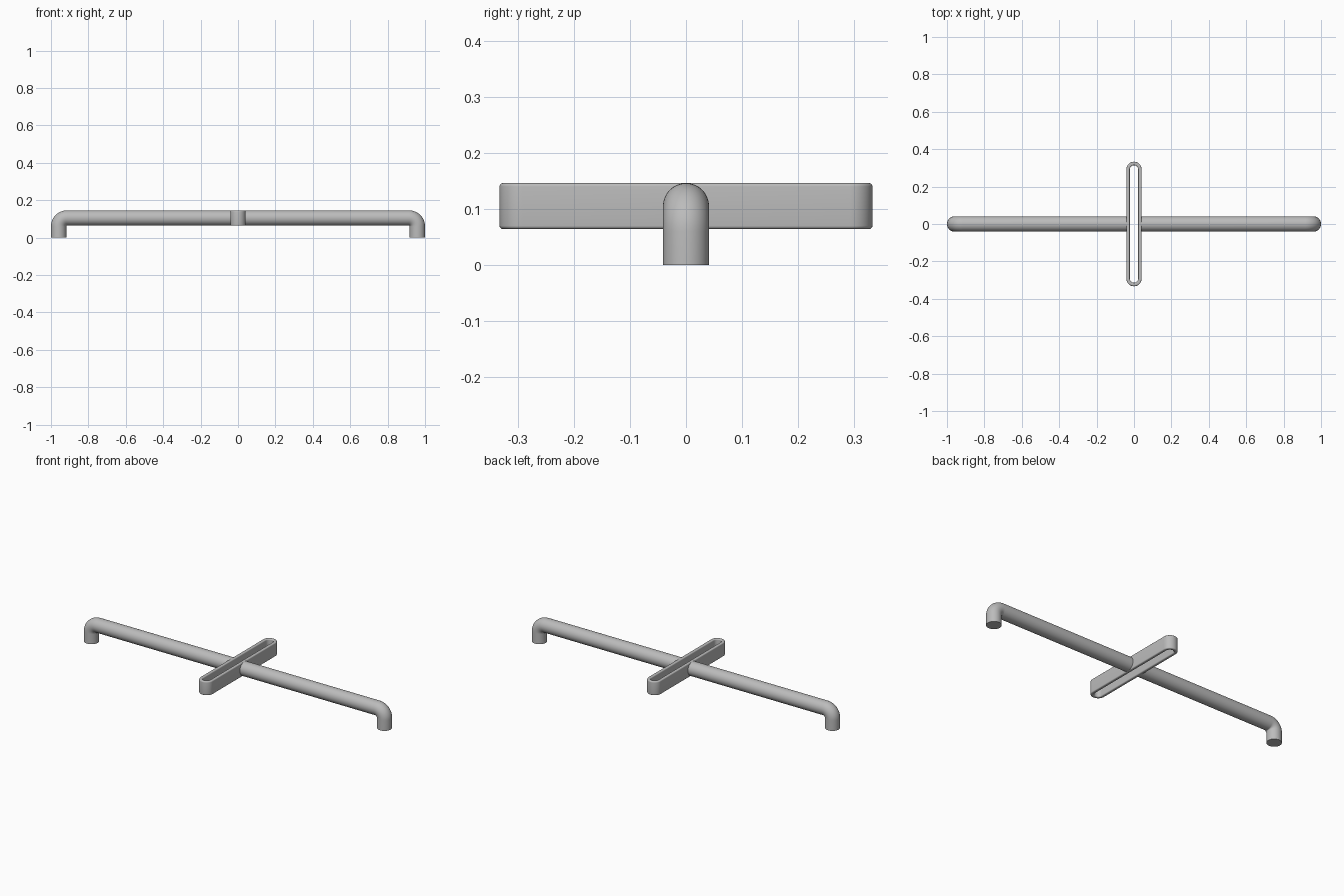
import bpy, bmesh
from math import sin, cos, pi, radians
from mathutils import Vector

if "Cube" in bpy.data.objects:
    bpy.data.objects.remove(bpy.data.objects["Cube"], do_unlink=True)

metal = bpy.data.materials.new("satin grey metal")
colour = (0.5, 0.5, 0.5, 1)
metal.diffuse_color = colour
metal.use_nodes = True
metal.node_tree.nodes["Principled BSDF"].inputs["Base Color"].default_value = colour

RADIUS = 0.041
AXIS_Z = 0.105


def skin(name, rings, closed):
    """Join matching rings of points; either close the loop or cap its ends."""
    bm = bmesh.new()
    rows = [[bm.verts.new(p) for p in ring] for ring in rings]
    n = len(rows[0])
    pairs = list(zip(rows, rows[1:]))
    if closed:
        pairs.append((rows[-1], rows[0]))
    else:
        bm.faces.new(rows[0])
        bm.faces.new(rows[-1])
    for a, b in pairs:
        for i in range(n):
            j = (i + 1) % n
            bm.faces.new((a[i], a[j], b[j], b[i]))
    bmesh.ops.recalc_face_normals(bm, faces=bm.faces)
    mesh = bpy.data.meshes.new(name)
    bm.to_mesh(mesh)
    bm.free()
    mesh.materials.append(metal)
    ob = bpy.data.objects.new(name, mesh)
    bpy.context.collection.objects.link(ob)
    bpy.ops.object.select_all(action="DESELECT")
    ob.select_set(True)
    bpy.context.view_layer.objects.active = ob
    bpy.ops.object.shade_smooth_by_angle(angle=radians(35))
    return ob


# Round arm that bends down into a foot
def arm(name, side):
    bend, leg_x = 0.045, 1 - RADIUS
    path = [(0.03, AXIS_Z, 0)]
    for k in range(13):
        a = pi / 2 * k / 12
        path.append((leg_x - bend + bend * sin(a), AXIS_Z - bend + bend * cos(a), a))
    path.append((leg_x, 0, pi / 2))
    rings = []
    for x, z, a in path:
        ring = []
        for k in range(48):
            t = 2 * pi * k / 48
            u, v = RADIUS * cos(t), RADIUS * sin(t)
            ring.append(Vector((side * (x + u * sin(a)), v, z + u * cos(a))))
        rings.append(ring)
    skin(name, rings, closed=False)


arm("left_arm", 1)
arm("right_arm", -1)

# Long slotted centre loop: rounded wall section swept around a stadium
inner, outer, fillet, half_straight = 0.022, 0.041, 0.006, 0.292
corners = [(outer - fillet, AXIS_Z + RADIUS - fillet, 0),
           (inner + fillet, AXIS_Z + RADIUS - fillet, 1),
           (inner + fillet, AXIS_Z - RADIUS + fillet, 2),
           (outer - fillet, AXIS_Z - RADIUS + fillet, 3)]
section = []
for r, z, quarter in corners:
    for k in range(6):
        a = pi / 2 * (quarter + k / 5)
        section.append((r + fillet * cos(a), z + fillet * sin(a)))

loops = []
for end in (1, -1):
    for k in range(25):
        a = pi * k / 24
        loops.append([Vector((end * r * cos(a), end * (half_straight + r * sin(a)), z))
                      for r, z in section])
skin("centre_loop", loops, closed=True)
